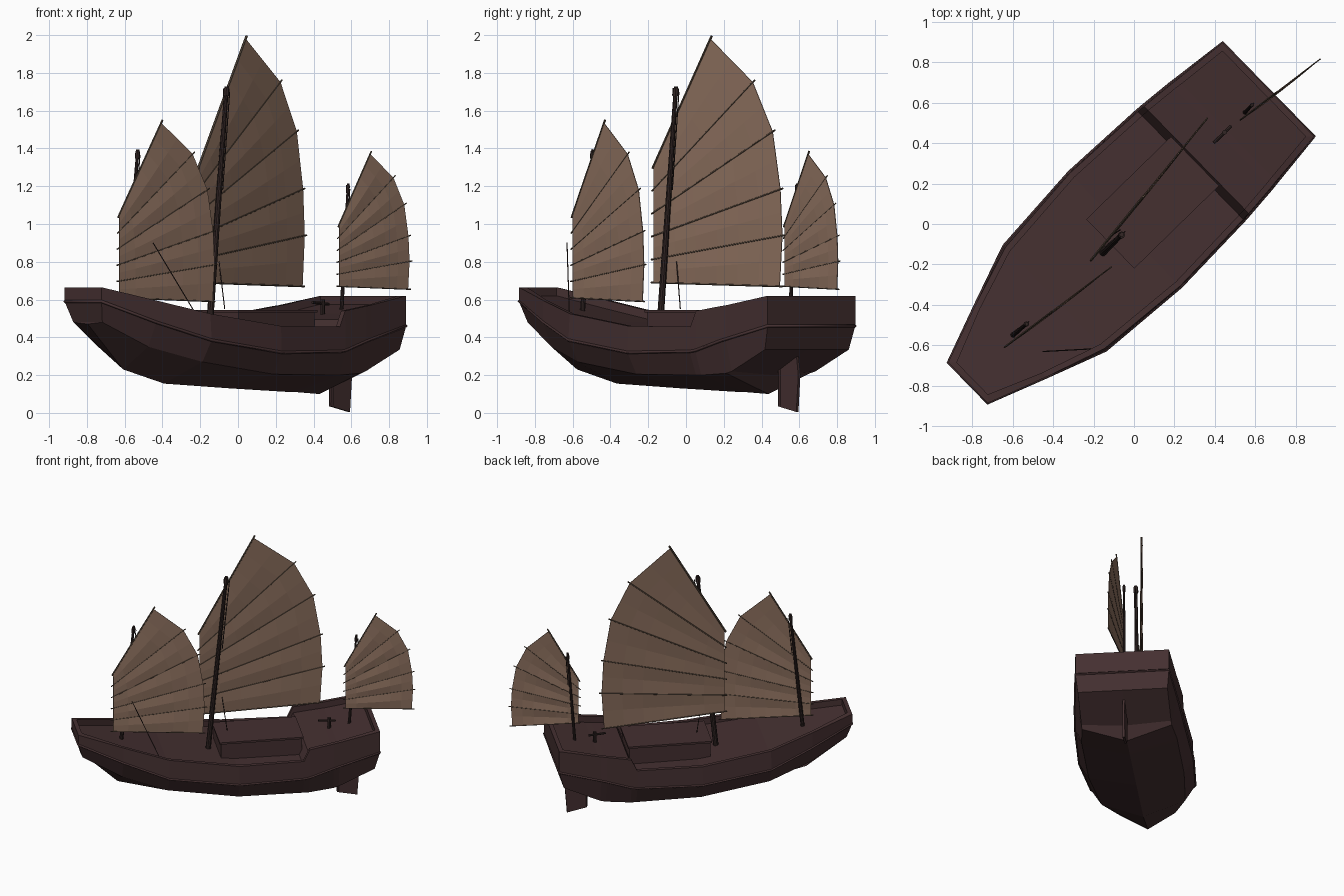
import bpy
import bmesh
import math
from mathutils import Vector

default_cube = bpy.data.objects.get("Cube")
if default_cube:
    bpy.data.objects.remove(default_cube, do_unlink=True)


def make_material(name, colour):
    material = bpy.data.materials.new(name)
    material.use_nodes = True
    rgba = (*colour, 1)
    material.diffuse_color = rgba
    material.node_tree.nodes["Principled BSDF"].inputs["Base Color"].default_value = rgba
    return material


HULL_WOOD = make_material("dark hull wood", (.058, .029, .030))
MAST_WOOD = make_material("mast wood", (.032, .019, .018))
SAILCLOTH = make_material("tan sailcloth", (.27, .165, .115))
BAMBOO = make_material("brown battens", (.10, .07, .048))

# The boat lies diagonally: "along" runs to the stern, "across" to starboard
HEADING = math.radians(44.3)
ALONG = Vector((math.cos(HEADING), math.sin(HEADING), 0))
ACROSS = Vector((math.sin(HEADING), -math.cos(HEADING), 0))
CENTRE = Vector((-.078, -.06, 0))


def boat(s, t, z):
    return CENTRE + ALONG * s + ACROSS * t + Vector((0, 0, z))


def make_object(name, bm, material):
    bmesh.ops.recalc_face_normals(bm, faces=bm.faces)
    mesh = bpy.data.meshes.new(name)
    bm.to_mesh(mesh)
    bm.free()
    mesh.materials.append(material)
    obj = bpy.data.objects.new(name, mesh)
    bpy.context.collection.objects.link(obj)
    return obj


def pole(name, start, end, radius, top_radius, material, sides=8):
    """Tapered round pole between two points."""
    start, end = Vector(start), Vector(end)
    axis = end - start
    bm = bmesh.new()
    bmesh.ops.create_cone(bm, cap_ends=True, segments=sides, radius1=radius,
                          radius2=top_radius, depth=axis.length)
    turn = axis.to_track_quat("Z", "Y")
    for vert in bm.verts:
        vert.co = turn @ vert.co + (start + end) / 2
    return make_object(name, bm, material)


def prism(name, lower, upper, material):
    """Solid between two matching outlines."""
    bm = bmesh.new()
    a = [bm.verts.new(p) for p in lower]
    b = [bm.verts.new(p) for p in upper]
    bm.faces.new(a)
    bm.faces.new(b)
    for i in range(len(a)):
        j = (i + 1) % len(a)
        bm.faces.new((a[i], a[j], b[j], b[i]))
    return make_object(name, bm, material)


def boat_box(name, s0, s1, half, z0, z1, material):
    outline = [(s0, -half), (s1, -half), (s1, half), (s0, half)]
    return prism(name, [boat(s, t, z0) for s, t in outline],
                 [boat(s, t, z1) for s, t in outline], material)


# Hull stations: along, rail half width and height, wale half width and height,
# chine half width and height, keel height
STATIONS = [
    (-1.037, .14, .665, .14, .59, .11, .48, .47),
    (-.74, .25, .595, .25, .48, .19, .35, .23),
    (-.437, .35, .525, .36, .385, .29, .27, .155),
    (.047, .39, .46, .395, .32, .33, .205, .13),
    (.5, .372, .456, .378, .325, .33, .2, .11),
    (.54, .37, .54, .375, .33, .33, .2, .11),
    (.71, .355, .565, .36, .38, .31, .21, .1),
    (.75, .35, .57, .355, .39, .31, .22, .2),
    (1.037, .324, .62, .324, .46, .31, .335, .335),
]
RAIL_WIDTH = .03
BULWARK = .045

# Hull with bulwarks and stepped deck
bm = bmesh.new()
rings = []
for index, (s, rail, rail_z, wale, wale_z, chine, chine_z, keel_z) in enumerate(STATIONS):
    end = (index == 0) - (index == len(STATIONS) - 1)
    inner_s = s + end * RAIL_WIDTH
    low_s = s + end * .035
    inner = rail - RAIL_WIDTH
    half = [(low_s, chine, chine_z), (s, wale, wale_z), (s, rail, rail_z),
            (inner_s, inner, rail_z), (inner_s, inner, rail_z - BULWARK)]
    points = [(low_s, 0, keel_z)] + half + [(a, -t, z) for a, t, z in reversed(half)]
    rings.append([bm.verts.new(boat(*p)) for p in points])
for a, b in zip(rings, rings[1:]):
    for i in range(len(a)):
        j = (i + 1) % len(a)
        bm.faces.new((a[i], a[j], b[j], b[i]))
for ring in (rings[0], rings[-1]):
    keel, c, w, r, n, d, d2, n2, r2, w2, c2 = ring
    for face in ((keel, c, c2), (c, w, w2, c2), (w, r, r2, w2), (r, n, n2, r2), (n, d, d2, n2)):
        bm.faces.new(face)
make_object("hull", bm, HULL_WOOD)

# Wale strip running round the hull
path = [(st[0], st[3], st[4]) for st in STATIONS]
path += [(s, -t, z) for s, t, z in reversed(path)]
curve = bpy.data.curves.new("wale", "CURVE")
curve.dimensions = "3D"
curve.bevel_depth = .008
curve.bevel_resolution = 0
spline = curve.splines.new("POLY")
spline.points.add(len(path) - 1)
for point, place in zip(spline.points, path):
    point.co = (*boat(*place), 1)
spline.use_cyclic_u = True
curve.materials.append(HULL_WOOD)
bpy.context.collection.objects.link(bpy.data.objects.new("wale", curve))

# Deck hatch with a lid
boat_box("hatch", -.045, .52, .16, .40, .535, HULL_WOOD)
boat_box("hatch_lid", -.055, .53, .17, .532, .546, HULL_WOOD)

# Rudder blade, stock and tiller
blade = [(.79, .035), (.93, .005), (.945, .2), (.93, .31), (.8, .24)]
prism("rudder", [boat(s, -.008, z) for s, z in blade],
      [boat(s, .008, z) for s, z in blade], HULL_WOOD)
pole("rudder_stock", boat(.8, 0, .04), boat(.8, 0, .3), .012, .012, HULL_WOOD)
pole("tiller_post", boat(.735, 0, .5), boat(.735, 0, .6), .012, .012, MAST_WOOD)
pole("tiller", boat(.66, 0, .585), boat(.78, 0, .575), .008, .008, MAST_WOOD)

# Each sail fans out from the luff: (reach, rise) of the leech ends, foot to peak
LEECH = [(.98, 0), (1, .205), (.985, .392), (.925, .625), (.77, .825), (.44, 1)]


def sail(name, start, end, luff, leech, batten):
    start, end = Vector((*start, 0)), Vector((*end, 0))
    side = (end - start).normalized().cross(Vector((0, 0, 1)))
    bm = bmesh.new()
    columns = 6
    rows = []
    for i, (reach, rise) in enumerate(LEECH):
        share = i / (len(LEECH) - 1)
        a = start.copy()
        a.z = luff[0] + (luff[1] - luff[0]) * share
        b = start.lerp(end, reach)
        b.z = leech[0] + (leech[1] - leech[0]) * rise
        rows.append([a.lerp(b, k / columns) for k in range(columns + 1)])
        # Battens stick out a little past both edges
        extra = (b - a).normalized() * .018
        thick = batten * (1.4 if i == len(LEECH) - 1 else 1)
        pole(f"{name}_batten_{i}", a - extra, b + extra, thick, thick, BAMBOO, 6)
    # Slightly bellied cloth row between each pair of battens
    cloth = [rows[0]]
    for low, high in zip(rows, rows[1:]):
        middle = [(p + q) / 2 + side * (.007 * math.sin(math.pi * k / columns))
                  for k, (p, q) in enumerate(zip(low, high))]
        cloth += [middle, high]
    grid = [[bm.verts.new(p) for p in row] for row in cloth]
    for low, high in zip(grid, grid[1:]):
        for k in range(columns):
            bm.faces.new((low[k], low[k + 1], high[k + 1], high[k]))
    obj = make_object(name, bm, SAILCLOTH)
    solid = obj.modifiers.new("cloth thickness", "SOLIDIFY")
    solid.thickness = .004
    solid.offset = 0


sail("main_sail", (-.205, -.17), (.352, .51), (.69, 1.31), (.67, 1.98), .005)
sail("fore_sail", (-.628, -.6), (-.125, -.222), (.61, 1.05), (.59, 1.535), .004)
sail("mizzen_sail", (.537, .523), (.907, .805), (.67, 1), (.655, 1.37), .0035)


# Masts with a masthead block and a hanging halyard
def mast(name, foot, head, radius, halyard):
    foot, head = Vector(foot), Vector(head)
    pole(name, foot, head, radius, radius * .6, MAST_WOOD, 10)
    lean = (head - foot).normalized()
    pole(name + "_block", head - lean * .05, head - lean * .01,
         radius * .9, radius * .9, MAST_WOOD)
    aft = ALONG * radius * 1.3
    pole(name + "_halyard", head - lean * .03 + aft,
         head - lean * halyard + aft, .003, .003, MAST_WOOD, 5)


mast("main_mast", (-.155, -.142, .4), (-.06, -.053, 1.728), .019, .55)
mast("fore_mast", (-.6, -.55, .5), (-.53, -.493, 1.395), .014, .3)
mast("mizzen_mast", (.545, .548, .48), (.583, .588, 1.215), .011, .25)

# Sheet line below the main sail and a slim pole at the starboard rail
pole("main_sheet", (-.1, -.05, .8), (-.07, -.03, .55), .003, .003, MAST_WOOD, 5)
pole("rail_pole", (-.45, -.63, .9), (-.21, -.617, .5), .003, .003, MAST_WOOD, 5)
